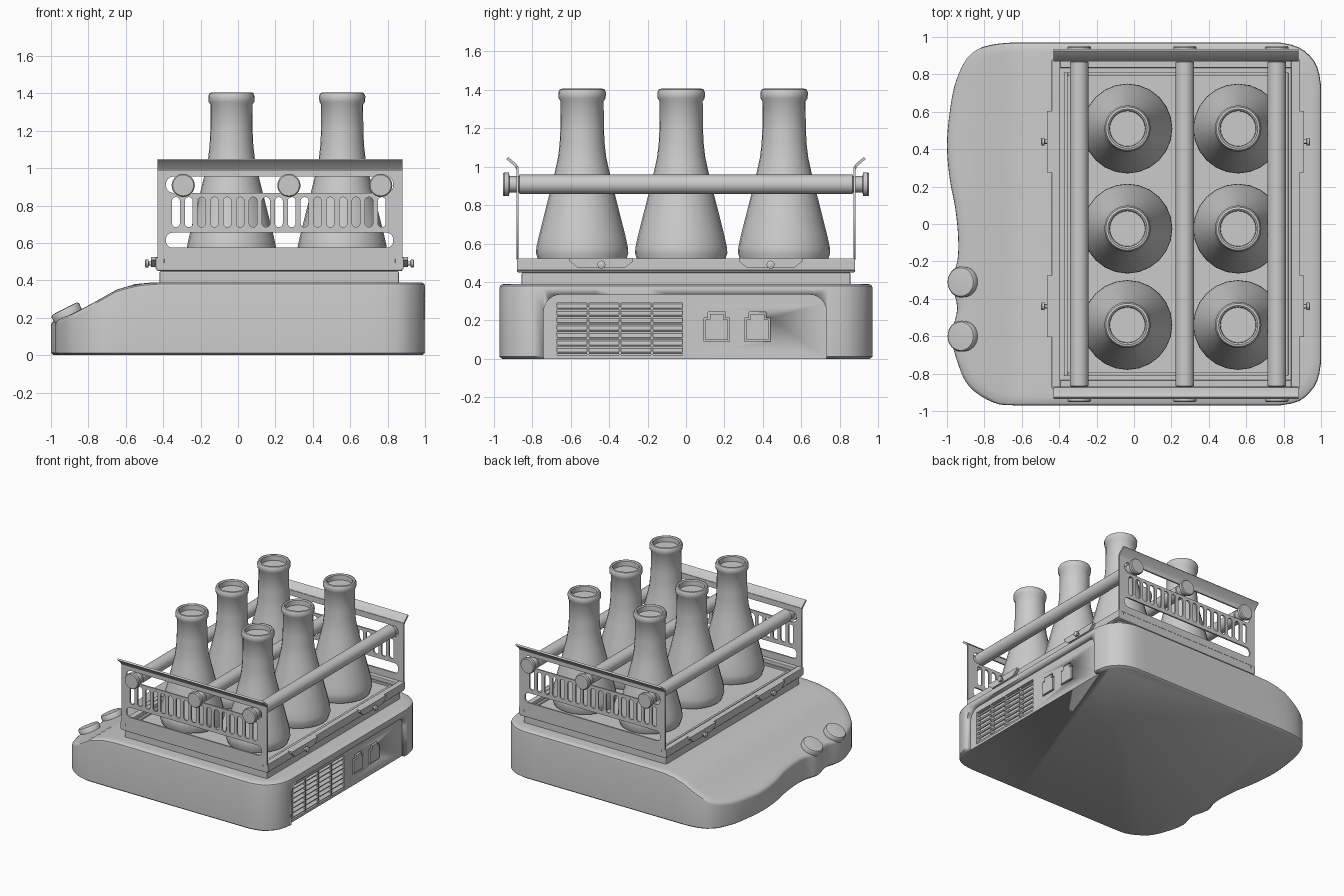
import bpy, bmesh, math
from mathutils import Vector, Matrix

if "Cube" in bpy.data.objects:
    bpy.data.objects.remove(bpy.data.objects["Cube"])


def finish(name, bm, smooth=True, bevel=0.0):
    bmesh.ops.recalc_face_normals(bm, faces=bm.faces)
    me = bpy.data.meshes.new(name)
    bm.to_mesh(me)
    bm.free()
    ob = bpy.data.objects.new(name, me)
    bpy.context.collection.objects.link(ob)
    if bevel:
        m = ob.modifiers.new("edge", 'BEVEL')
        m.width, m.segments = bevel, 2
    if smooth:
        shade(ob)
    return ob


def shade(ob):
    bpy.ops.object.select_all(action='DESELECT')
    ob.select_set(True)
    bpy.context.view_layer.objects.active = ob
    bpy.ops.object.shade_smooth_by_angle(angle=math.radians(40))


def box(name, x0, x1, y0, y1, z0, z1, bevel=0.0, tilt=0.0):
    bm = bmesh.new()
    bmesh.ops.create_cube(bm, size=1, matrix=Matrix.Diagonal((x1 - x0, y1 - y0, z1 - z0, 1)))
    c = Vector(((x0 + x1) / 2, (y0 + y1) / 2, (z0 + z1) / 2))
    bmesh.ops.transform(bm, verts=bm.verts, matrix=Matrix.Translation(c) @ Matrix.Rotation(tilt, 4, 'Y'))
    return finish(name, bm, False, bevel)


def prism(name, pts, x0, x1):
    """Extrude a (y, z) outline along x."""
    bm = bmesh.new()
    f = bm.faces.new([bm.verts.new((x0, y, z)) for y, z in pts])
    new = bmesh.ops.extrude_face_region(bm, geom=[f])["geom"]
    bmesh.ops.translate(bm, vec=(x1 - x0, 0, 0), verts=[v for v in new if isinstance(v, bmesh.types.BMVert)])
    return finish(name, bm)


def skin(bm, rings):
    """Join equal-length closed rings and cap both ends."""
    vs = [[bm.verts.new(p) for p in r] for r in rings]
    n = len(vs[0])
    for a, b in zip(vs, vs[1:]):
        for i in range(n):
            bm.faces.new((a[i], a[(i + 1) % n], b[(i + 1) % n], b[i]))
    bm.faces.new(vs[0])
    bm.faces.new(vs[-1])


def lathe(name, prof, matrix, n=24):
    bm = bmesh.new()
    skin(bm, [[(r * math.cos(2 * math.pi * i / n), r * math.sin(2 * math.pi * i / n), z)
               for i in range(n)] for r, z in prof])
    bmesh.ops.transform(bm, verts=bm.verts, matrix=matrix)
    return finish(name, bm)


def cut(ob, cutter):
    cutter.hide_render = True
    cutter.hide_viewport = True
    cutter.display_type = 'WIRE'
    m = ob.modifiers.new("cut", 'BOOLEAN')
    m.operation, m.solver, m.object = 'DIFFERENCE', 'EXACT', cutter


def rounded(x0, x1, y0, y1, r, n=6):
    pts = []
    for k, (cx, cy) in enumerate(((x1 - r, y1 - r), (x0 + r, y1 - r), (x0 + r, y0 + r), (x1 - r, y0 + r))):
        for i in range(n + 1):
            a = math.pi / 2 * (k + i / n)
            pts.append((cx + r * math.cos(a), cy + r * math.sin(a)))
    return pts


# Base housing: wavy outline, sloping control nose, soft top edge
ctrl = [(1, -.74), (1, -.37), (1, 0), (1, .37), (1, .74), (.94, .9), (.78, .97), (.4, .97), (0, .97),
        (-.4, .97), (-.72, .965), (-.87, .91), (-.95, .77), (-.985, .6), (-1, .42), (-.985, .24),
        (-.955, .08), (-.94, -.08), (-.945, -.2), (-.975, -.31), (-.945, -.45), (-.975, -.6),
        (-.94, -.75), (-.88, -.87), (-.75, -.955), (-.6, -.97), (-.2, -.97), (.3, -.97), (.78, -.97), (.94, -.9)]
outline = []
for i in range(len(ctrl)):
    p0, p1, p2, p3 = (Vector(ctrl[(i + k) % len(ctrl)]) for k in (-1, 0, 1, 2))
    for t in (0, .25, .5, .75):
        p = .5 * (2 * p1 + (p2 - p0) * t + (2 * p0 - 5 * p1 + 4 * p2 - p3) * t * t
                  + (3 * p1 - p0 - 3 * p2 + p3) * t ** 3)
        outline.append((max(-1, min(1, p.x)), max(-.97, min(.97, p.y))))
slope = [(-1.1, .17), (-1, .18), (-.9, .215), (-.8, .265), (-.65, .35), (-.55, .38), (-.45, .39), (1.1, .39)]


def height(x):
    for (a, za), (b, zb) in zip(slope, slope[1:]):
        if x <= b:
            return za + (zb - za) * (x - a) / (b - a)


def ring(s, drop):
    return [(x * s, y * s, height(x * s) - drop) for x, y in outline]


bm = bmesh.new()
rings = [[(x * .985, y * .985, 0) for x, y in outline], [(x, y, .012) for x, y in outline]]
rings += [ring(1, .025), ring(.997, .01), ring(.985, .002)]
rings += [ring(s, 0) for s in (.95, .9, .85, .8, .75, .7, .65, .6, .55, .5, .4, .2, .05)]
skin(bm, rings)
base = finish("base_housing", bm)

# Recessed side panel with vents and sockets
panel = [(-.74, -.1), (.73, -.1)] + [p for p in rounded(-.74, .73, -.3, .335, .09)[:14]]
cut(base, prism("panel_cutter", panel, .965, 1.1))
for i in range(4):
    y = -.67 + i * .166
    cut(base, box("vent_cutter", .93, 1.05, y, y + .155, .02, .29))
    for j in range(7):
        z = .04 + j * .0385
        box("vent_slat", .927, .963, y - .002, y + .157, z - .006, z + .006, tilt=.6)


def socket(y, g):
    return [(y - .067 + g, .09 + g), (y + .067 - g, .09 + g), (y + .067 - g, .213 - g), (y + .045 - g, .213 - g),
            (y + .045 - g, .243 - g), (y - .045 + g, .243 - g), (y - .045 + g, .213 - g), (y - .067 + g, .213 - g)]


for y in (.16, .372):
    cut(base, prism("socket_cutter", socket(y, 0), .945, 1.05))
    prism("socket_insert", socket(y, .009), .93, .972)

# Tilted control knobs on the nose
for y in (-.31, -.6):
    lathe("control_knob", [(.08, -.03), (.083, .012), (.076, .022), (.06, .024)],
          Matrix.Translation((-.917, y, .228)) @ Matrix.Rotation(-.47, 4, 'Y'), 32)

# Shaker pedestal, platform and its nested rims
box("pedestal", -.42, .86, -.855, .855, .37, .45, .008)
box("platform", -.435, .88, -.88, .88, .45, .495, .008)


def rim(name, x0, x1, y1, w, z0, z1):
    box(name, x0, x0 + w, -y1, y1, z0, z1, .004)
    box(name, x1 - w, x1, -y1, y1, z0, z1, .004)
    for s in (-1, 1):
        ya, yb = sorted((s * y1, s * (y1 - w)))
        box(name, x0 + w, x1 - w, ya, yb, z0, z1, .004)


rim("platform_rim", -.44, .885, .88, .045, .46, .522)
rim("inner_rim", -.375, .825, .81, .02, .49, .507)

# Side tabs with thumb screws
for s, x in ((-1, -.44), (1, .885)):
    for y in (-.44, .44):
        tab = [(y - .165, .525), (y + .165, .525), (y + .165, .508), (y + .12, .472), (y - .12, .472), (y - .165, .508)]
        prism("side_tab", tab, *sorted((x - s * .01, x + s * .024)))
        lathe("thumb_screw", [(.011, 0), (.011, .032), (.021, .034), (.021, .048), (.014, .052)],
              Matrix.Translation((x + s * .005, y, .49)) @ Matrix.Rotation(s * math.pi / 2, 4, 'Y'), 12)

# Slotted end plates with flared top lips
cu = bpy.data.curves.new("end_plate", 'CURVE')
cu.dimensions, cu.fill_mode, cu.extrude = '2D', 'BOTH', .006
loops = [[(-.43, .515), (.88, .515), (.88, 1.0), (-.43, 1.0)],
         rounded(-.385, .83, .575, .655, .035), rounded(-.385, .83, .868, .955, .04)]
loops += [rounded(-.353 + i * .0688, -.311 + i * .0688, .685, .845, .02) for i in range(17)]
for pts in loops:
    sp = cu.splines.new('POLY')
    sp.points.add(len(pts) - 1)
    for p, (x, z) in zip(sp.points, pts):
        p.co = (x, z, 0, 1)
    sp.use_cyclic_u = True
plate = bpy.data.objects.new("end_plate", cu)
bpy.context.collection.objects.link(plate)
bpy.ops.object.select_all(action='DESELECT')
plate.select_set(True)
bpy.context.view_layer.objects.active = plate
bpy.ops.object.convert(target='MESH')
plate = bpy.context.view_layer.objects.active
plate.rotation_euler.x = math.pi / 2
plate.location.y = -.876
back = plate.copy()
back.name = "end_plate_back"
back.location.y = .876
bpy.context.collection.objects.link(back)
for s in (-1, 1):
    prism("end_plate_lip", [(s * .87, .99), (s * .88, 1.012), (s * .925, 1.05), (s * .935, 1.04),
                            (s * .892, 1.003), (s * .882, .985)], -.43, .88)

# Clamping bars with end caps
half = [(.05, 0), (.05, .866), (.042, .868), (.042, .918), (.06, .92), (.062, .926), (.062, .945), (.056, .952)]
bar = [(r, -z) for r, z in reversed(half[1:])] + half[1:]
for x in (-.293, .272, .763):
    lathe("clamp_bar", bar, Matrix.Translation((x, 0, .908)) @ Matrix.Rotation(math.pi / 2, 4, 'X'), 28)

# Six conical flasks
flask = [(.2, .495), (.225, .505), (.24, .55), (.238, .58), (.225, .64), (.172, .85), (.14, .98), (.125, 1.05),
         (.117, 1.12), (.113, 1.2), (.112, 1.34), (.122, 1.355), (.124, 1.385), (.116, 1.402), (.105, 1.405),
         (.096, 1.398), (.094, 1.36)]
for x in (-.035, .557):
    for y in (-.54, -.025, .51):
        lathe("flask", flask, Matrix.Translation((x, y, 0)), 24)
